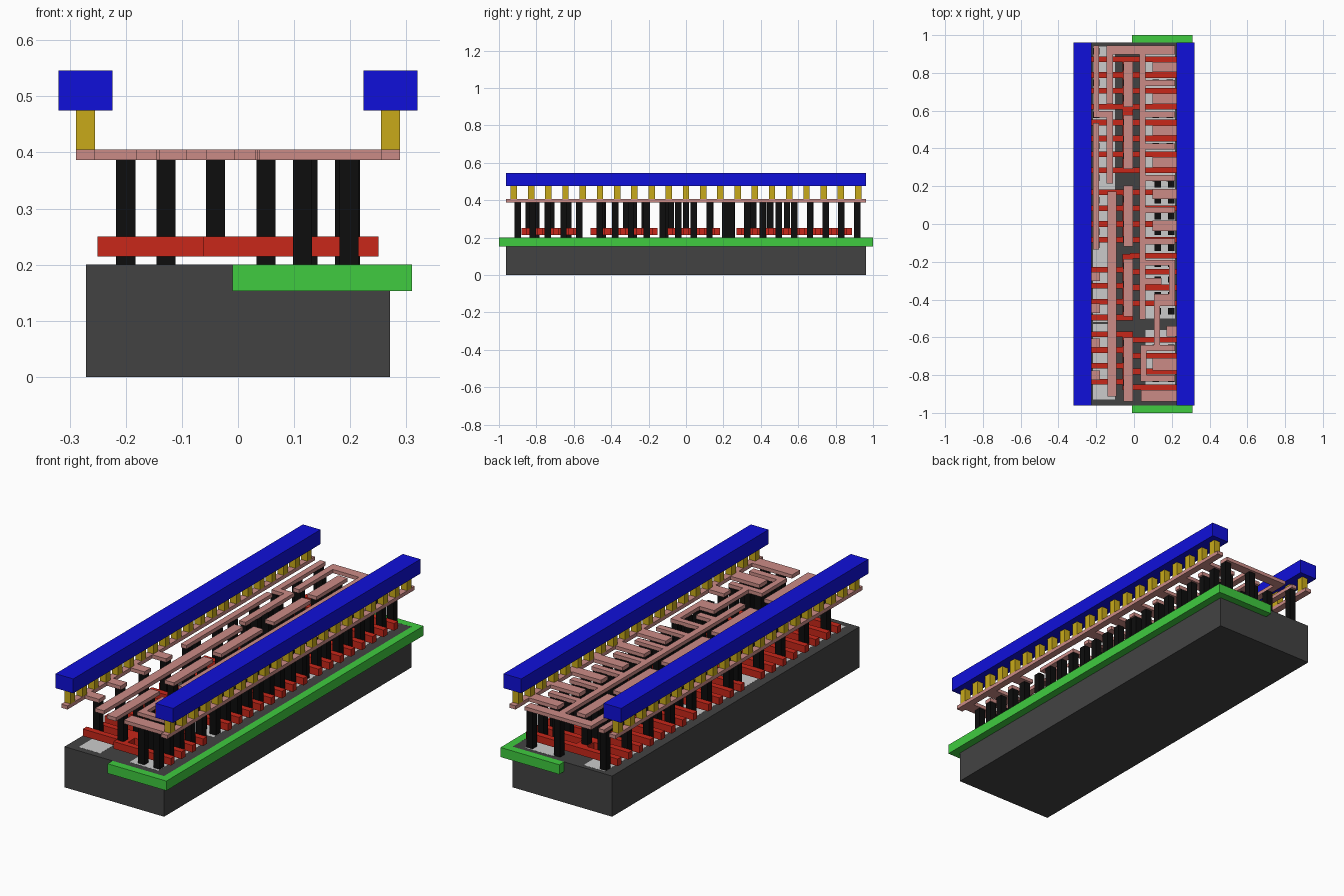
import bpy, bmesh
from mathutils import Matrix


def layer(name, z0, z1, rects, color=None):
    """One object made of boxes; each rect is (x0, x1, y0, y1)."""
    bm = bmesh.new()
    for x0, x1, y0, y1 in rects:
        m = Matrix.Translation(((x0 + x1) / 2, (y0 + y1) / 2, (z0 + z1) / 2))
        m = m @ Matrix.Diagonal((x1 - x0, y1 - y0, z1 - z0, 1))
        bmesh.ops.create_cube(bm, size=1, matrix=m)
    me = bpy.data.meshes.new(name)
    bm.to_mesh(me)
    bm.free()
    ob = bpy.data.objects.new(name, me)
    bpy.context.collection.objects.link(ob)
    if color:
        mat = bpy.data.materials.new(name + "_color")
        mat.diffuse_color = (*color, 1)
        me.materials.append(mat)
    return ob


def squares(points, s=0.034):
    return [(x - s / 2, x + s / 2, y - s / 2, y + s / 2) for x, y in points]


P = 0.084  # gate pitch

# base block and the well slab set into its top
layer("substrate", 0, 0.2, [(-0.271, 0.271, -0.962, 0.962)], (0.055, 0.055, 0.055))
layer("well_slab", 0.153, 0.2003, [(-0.01, 0.31, -1, -0.962), (-0.01, 0.31, 0.962, 1),
                                   (0.271, 0.31, -0.962, 0.962)], (0.05, 0.6, 0.05))

# pale active areas
layer("active_areas", 0.19, 0.2005, [
    (-0.217, -0.1, -0.93, -0.53), (-0.217, -0.1, -0.52, 0.94),
    (0.06, 0.217, -0.93, -0.56), (0.06, 0.217, -0.5, 0.94)], (0.6, 0.6, 0.6))

# gate fingers with shared spines
fingers = []
for i in range(8):
    y = 0.873 - i * P
    fingers.append((-0.25, 0.25, y - 0.015, y + 0.015))
for i in range(8):
    yr = 0.168 - i * P
    yl = yr if i < 4 else yr - 0.075
    fingers.append((-0.25, -0.02, yl - 0.015, yl + 0.015))
    fingers.append((-0.02, 0.25, yr - 0.015, yr + 0.015))
for i in range(4):
    yr, yl = -0.613 - i * P, -0.583 - i * P
    fingers.append((-0.25, -0.02, yl - 0.015, yl + 0.015))
    fingers.append((-0.02, 0.25, yr - 0.015, yr + 0.015))
spines = [(-0.062, -0.005, a, b) for a, b in
          [(0.27, 0.888), (-0.1, 0.183), (-0.51, -0.16), (-0.88, -0.57)]]
layer("gate_fingers", 0.215, 0.25, fingers + spines, (0.58, 0.02, 0.01))

# contact pillars down to the base
low = []
for i in range(9):
    y = 0.915 - i * P
    low.append((-0.2 if i % 2 == 0 and i < 5 else -0.128, y))
    xs = (0.05, 0.2) if i == 0 else ((0.116, 0.198) if i % 2 else (0.115, 0.19))
    low += [(x, y) for x in xs]
for i in range(9):
    y = 0.21 - i * P
    low += [(0.125, y), (0.198, y)]
low += [(-0.2, y) for y in (0.413, 0.245, 0.126, -0.042, -0.11, -0.278, -0.446, -0.63, -0.8)]
low += [(0.198, -0.57), (0.115, -0.655), (0.198, -0.655), (0.115, -0.74), (0.198, -0.74),
        (0.115, -0.82), (0.198, -0.82), (0.115, -0.9), (0.198, -0.9)]
layer("contact_pillars", 0.2, 0.387, squares(low), (0.004, 0.004, 0.004))

# contact pillars standing on the spines
high = [(-0.04, y) for y in (0.83, 0.748, 0.665, 0.54, 0.45, 0.36, 0.13, 0.0, -0.08,
                             -0.22, -0.32, -0.45, -0.63, -0.72, -0.84)]
layer("gate_contacts", 0.25, 0.387, squares(high), (0.004, 0.004, 0.004))

# local wiring
wires = [(-0.289, -0.255, -0.962, 0.962), (0.255, 0.289, -0.962, 0.962),   # rails
         (-0.214, -0.184, 0.565, 0.945), (-0.214, -0.11, 0.565, 0.597),
         (-0.145, -0.11, 0.215, 0.597), (-0.145, -0.112, 0.635, 0.945),
         (-0.145, 0.217, 0.897, 0.945), (-0.217, -0.186, -0.135, 0.535),
         (-0.14, -0.092, -0.912, 0.172), (0.03, 0.062, -0.505, 0.897)]
wires += [(-0.056, -0.006, a, b) for a, b in                               # gate straps
          [(0.62, 0.86), (0.29, 0.577), (-0.12, 0.203), (-0.49, -0.185), (-0.94, -0.6)]]
wires += [(-0.26, -0.18, y - 0.025, y + 0.025) for y in (-0.278, -0.446, -0.63, -0.8)]
for i in range(1, 13):                                                     # right-hand combs
    y = 0.915 - i * P
    wires.append((0.098, 0.26, y - 0.027, y + 0.027) if i % 2
                 else (0.06, 0.217, y - 0.016, y + 0.016))
wires += [(0.06, 0.217, -0.22, -0.19), (0.185, 0.217, -0.435, -0.2),
          (0.06, 0.145, -0.32, -0.285), (0.107, 0.217, -0.435, -0.37),
          (0.107, 0.138, -0.67, -0.37), (0.035, 0.217, -0.672, -0.64),
          (0.035, 0.065, -0.835, -0.64), (0.035, 0.217, -0.835, -0.8),
          (0.098, 0.26, -0.775, -0.71), (0.172, 0.26, -0.595, -0.54),
          (0.037, 0.26, -0.94, -0.878)]
layer("local_wiring", 0.387, 0.405, wires, (0.6, 0.26, 0.24))

# short posts and the two upper rails
posts = [(s * 0.272, -0.92 + 0.092 * i) for s in (-1, 1) for i in range(21)]
layer("rail_posts", 0.405, 0.475, squares(posts), (0.58, 0.4, 0.01))
for side, s in (("left", -1), ("right", 1)):
    layer(side + "_upper_rail", 0.475, 0.546,
          [(s * 0.272 - 0.048, s * 0.272 + 0.048, -0.962, 0.962)], (0.005, 0.005, 0.7))
